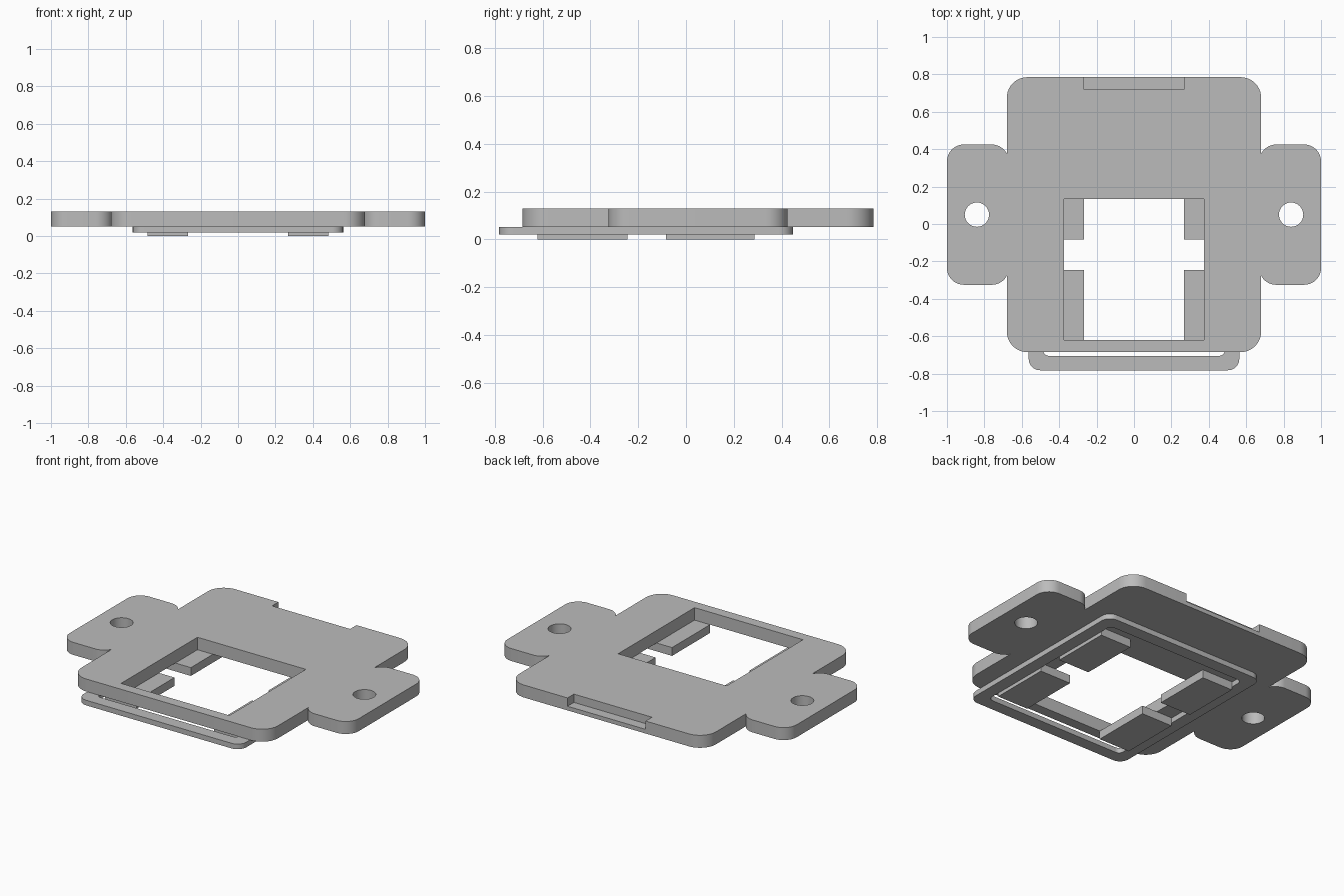
import bpy, bmesh
from math import radians, cos, sin, acos, degrees

if "Cube" in bpy.data.objects:
    bpy.data.objects.remove(bpy.data.objects["Cube"])

grey = bpy.data.materials.new("light grey")
grey.diffuse_color = (0.5, 0.5, 0.5, 1)
grey.use_nodes = True
grey.node_tree.nodes["Principled BSDF"].inputs["Base Color"].default_value = grey.diffuse_color


def arc(cx, cy, r, a0, a1, n=10):
    return [(cx + r * cos(radians(a0 + (a1 - a0) * i / n)),
             cy + r * sin(radians(a0 + (a1 - a0) * i / n))) for i in range(n + 1)]


def rect(x0, x1, y0, y1, r=0.0):
    if r == 0:
        return [(x0, y0), (x1, y0), (x1, y1), (x0, y1)]
    return (arc(x1 - r, y0 + r, r, -90, 0) + arc(x1 - r, y1 - r, r, 0, 90)
            + arc(x0 + r, y1 - r, r, 90, 180) + arc(x0 + r, y0 + r, r, 180, 270))


def prism(name, pts, z0, z1):
    """Counter-clockwise outline extruded from z0 to z1."""
    bm = bmesh.new()
    low = [bm.verts.new((x, y, z0)) for x, y in pts]
    high = [bm.verts.new((x, y, z1)) for x, y in pts]
    bm.faces.new(low[::-1])
    bm.faces.new(high)
    for i in range(len(pts)):
        j = (i + 1) % len(pts)
        bm.faces.new((low[i], low[j], high[j], high[i]))
    mesh = bpy.data.meshes.new(name)
    bm.to_mesh(mesh)
    bm.free()
    mesh.materials.append(grey)
    obj = bpy.data.objects.new(name, mesh)
    bpy.context.collection.objects.link(obj)
    return obj


def activate(obj):
    bpy.ops.object.select_all(action='DESELECT')
    obj.select_set(True)
    bpy.context.view_layer.objects.active = obj


def cut(obj, pts, z0, z1):
    cutter = prism("cutter", pts, z0, z1)
    cutter.hide_render = True
    mod = obj.modifiers.new("cut", 'BOOLEAN')
    mod.operation = 'DIFFERENCE'
    mod.solver = 'EXACT'
    mod.object = cutter
    activate(obj)
    bpy.ops.object.modifier_apply(modifier=mod.name)
    bpy.data.objects.remove(cutter)


# Main plate with a rounded mounting ear on each side
R = 0.09
meet = degrees(acos(0.08 / R))
half = (arc(0.57, -0.575, 0.11, -90, 0)
        + arc(0.76, -0.235, R, 180 + meet, 270)
        + arc(0.91, -0.235, R, 270, 360)
        + arc(0.91, 0.335, R, 0, 90)
        + arc(0.76, 0.335, R, 90, 180 - meet)
        + arc(0.57, 0.675, 0.11, 0, 90))
plate = prism("mounting_plate", half + [(-x, y) for x, y in reversed(half)], 0.052, 0.13)

# Window, screw holes and the shallow notch in the back edge
cut(plate, rect(-0.375, 0.375, -0.62, 0.135), -0.1, 0.3)
for side in (-1, 1):
    cut(plate, arc(side * 0.84, 0.05, 0.065, 0, 348.75, 31), -0.1, 0.3)
cut(plate, rect(-0.27, 0.27, 0.722, 0.9), 0.078, 0.3)

# Rectangular ring under the plate, projecting at the front
ring = prism("lower_ring", rect(-0.563, 0.563, -0.782, 0.448, 0.06), 0.02, 0.052)
cut(ring, rect(-0.485, 0.485, -0.705, 0.37, 0.03), -0.1, 0.3)

# Four retaining tabs below the window
tabs = []
for side, label in ((-1, "left"), (1, "right")):
    x0, x1 = sorted((side * 0.268, side * 0.483))
    tabs.append(prism("front_tab_" + label, rect(x0, x1, -0.622, -0.245), 0, 0.052))
    tabs.append(prism("back_tab_" + label, rect(x0, x1, -0.083, 0.287), 0, 0.052))

for obj in (plate, ring):
    activate(obj)
    bpy.ops.object.shade_smooth_by_angle(angle=radians(25))
